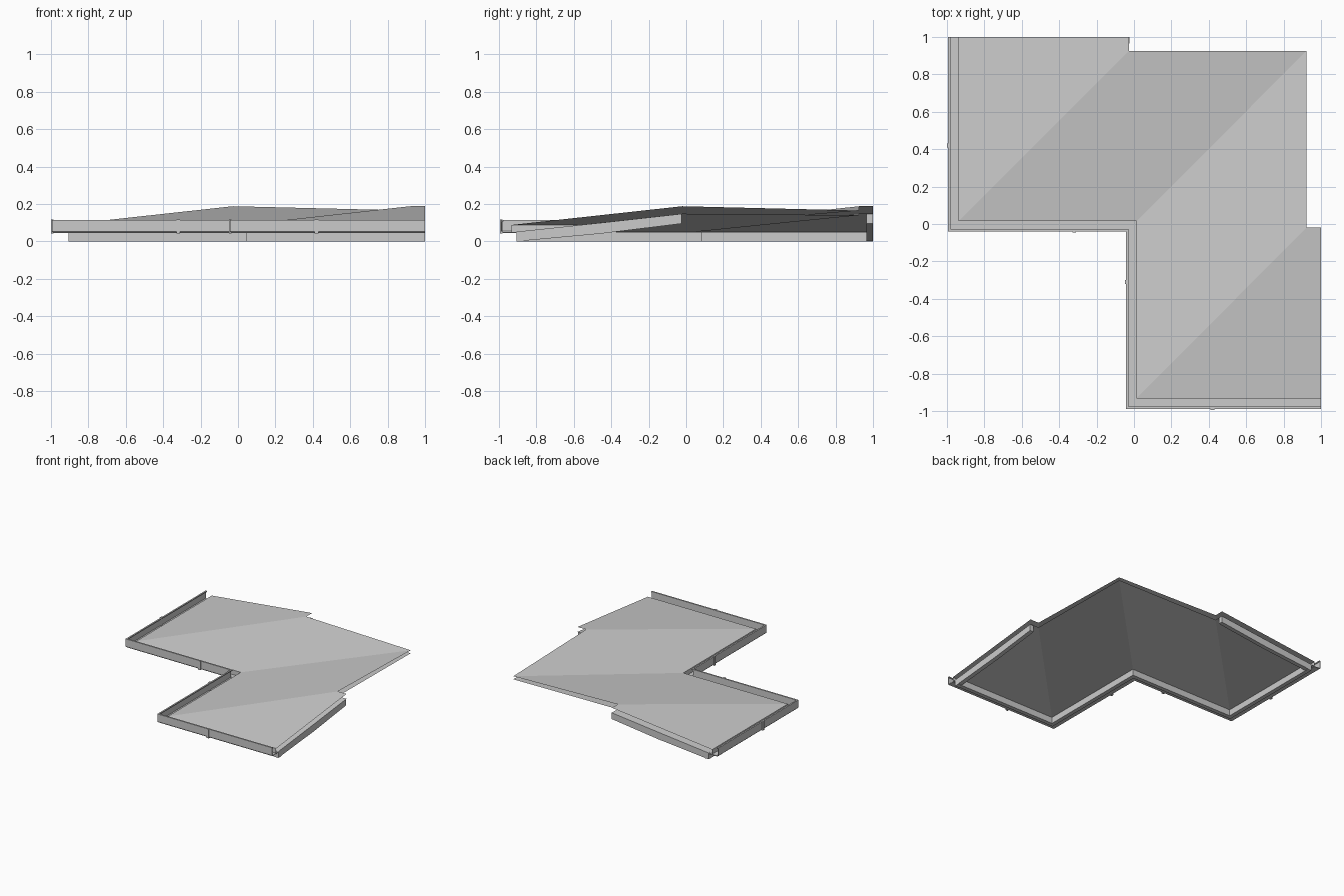
import bpy, bmesh

if "Cube" in bpy.data.objects:
    bpy.data.objects.remove(bpy.data.objects["Cube"])

# Eave corner line: every corner shifts along (+t, +t) when offset inward
CX0, CX1, CY0, CY1 = -0.994, -0.042, -0.04, -0.988


def eave(t):
    return [(CX0 + t, 1), (CX0 + t, CY0 + t), (CX1 + t, CY0 + t),
            (CX1 + t, CY1 + t), (1, CY1 + t)]


def make(name, verts, faces, solid=True):
    bm = bmesh.new()
    vs = [bm.verts.new(v) for v in verts]
    for f in faces:
        bm.faces.new([vs[i] for i in f])
    if solid:
        bmesh.ops.recalc_face_normals(bm, faces=bm.faces)
    me = bpy.data.meshes.new(name)
    bm.to_mesh(me)
    bm.free()
    ob = bpy.data.objects.new(name, me)
    bpy.context.collection.objects.link(ob)
    return ob


def sweep(name, profile, closed=True):
    """Run an (offset, height) profile along the stepped eave."""
    n = len(profile)
    verts = [(*eave(t)[k], z) for k in range(5) for t, z in profile]
    faces = [(k * n + i, (k + 1) * n + i, (k + 1) * n + (i + 1) % n, k * n + (i + 1) % n)
             for k in range(4) for i in range(n if closed else n - 1)]
    if closed:
        faces += [tuple(range(n)), tuple(range(4 * n, 5 * n))]
    return make(name, verts, faces, closed)


def box(name, x0, x1, y0, y1, z0, z1):
    verts = [(x, y, z) for x in (x0, x1) for y in (y0, y1) for z in (z0, z1)]
    return make(name, verts, [(0, 1, 3, 2), (4, 6, 7, 5), (0, 4, 5, 1),
                              (2, 3, 7, 6), (0, 2, 6, 4), (1, 5, 7, 3)])


def roof_sheet(name, t, z_eave, z_hip, z_valley):
    """Four slopes joined by hip, valley, hip."""
    low = [(x, y, z_eave) for x, y in eave(t)]
    high = [(-0.027, 1, z_hip), (-0.027, 0.925, z_hip), (0.922, 0.925, z_valley),
            (0.922, -0.02, z_hip), (1, -0.02, z_hip)]
    make(name, low + high, [(i, i + 1, i + 6, i + 5) for i in range(4)], solid=False)


# Roof covering and the ceiling sheet below it
roof_sheet("roof_slopes", 0.056, 0.088, 0.188, 0.165)
roof_sheet("roof_underside", 0.06, 0.048, 0.148, 0.14)

# Open gutter channel with front lip
sweep("gutter", [(0.008, 0.044), (0, 0.052), (0, 0.115), (0.012, 0.115), (0.012, 0.107),
                 (0.005, 0.107), (0.005, 0.055), (0.01, 0.05), (0.06, 0.05), (0.06, 0.044)])

# Fascia sheet behind the gutter, soffit below it, wall trim under the soffit
sweep("fascia", [(0.056, 0.048), (0.056, 0.088)], closed=False)
sweep("soffit", [(0.055, 0.046), (0.055, 0.051), (0.122, 0.051), (0.122, 0.046)])
sweep("wall_trim", [(0.088, 0), (0.088, 0.05), (0.122, 0.05), (0.122, 0)])

# Slightly bowed boards below the two roof ends
outline = [(-0.905, 0.052), (-0.45, 0.1), (-0.025, 0.147),
           (-0.025, 0.095), (-0.45, 0.042), (-0.905, 0.0)]
for side, swap in (("right", False), ("back", True)):
    verts = [((s, d, z) if swap else (d, s, z)) for d in (0.965, 1.0) for s, z in outline]
    faces = [(0, 1, 4, 5), (1, 2, 3, 4), (6, 7, 10, 11), (7, 8, 9, 10)]
    faces += [(i, (i + 1) % 6, (i + 1) % 6 + 6, i + 6) for i in range(6)]
    make(f"{side}_end_board", verts, faces)

# Gutter joint brackets
for i, x, y in ((1, -0.32, CY0), (2, 0.42, CY1)):
    box(f"front_bracket_{i}", x - 0.01, x + 0.01, y - 0.006, y + 0.008, 0.042, 0.117)
for i, x, y in ((1, CX0, 0.42), (2, CX1, -0.31)):
    box(f"side_bracket_{i}", x - 0.006, x + 0.008, y - 0.01, y + 0.01, 0.042, 0.117)
